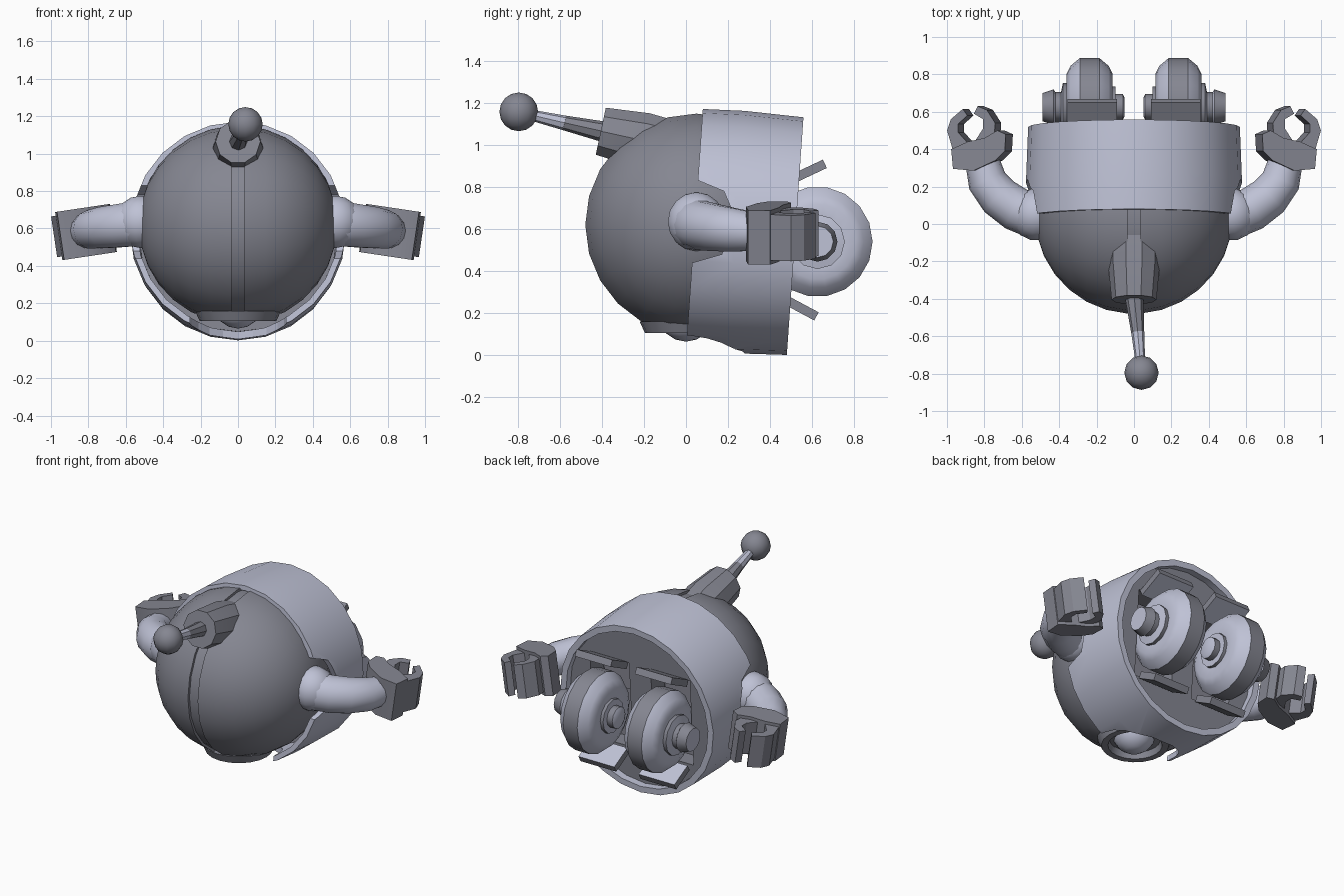
import bpy, bmesh, math
from mathutils import Vector, Matrix

if "Cube" in bpy.data.objects:
    bpy.data.objects.remove(bpy.data.objects["Cube"])


def material(name, rgb):
    m = bpy.data.materials.new(name)
    m.diffuse_color = (*rgb, 1)
    m.use_nodes = True
    m.node_tree.nodes["Principled BSDF"].inputs["Base Color"].default_value = m.diffuse_color
    return m


DARK = material("dark_grey", (0.235, 0.24, 0.285))
LIGHT = material("light_blue_grey", (0.52, 0.54, 0.67))


def rings(pts, segs=16, axis=None, closed=False):
    """Round sections (x, y, z, radius) joined along a path or a fixed axis."""
    bm = bmesh.new()
    pos = [Vector(p[:3]) for p in pts]
    loops = []
    for i, p in enumerate(pts):
        t = Vector(axis) if axis else pos[min(i + 1, len(pts) - 1)] - pos[max(i - 1, 0)]
        t.normalize()
        u = t.cross(Vector((0, 1, 0) if abs(t.z) > 0.9 else (0, 0, 1))).normalized()
        v = u.cross(t)
        loops.append([bm.verts.new(pos[i] + p[3] * (u * math.cos(a) + v * math.sin(a)))
                      for a in (2 * math.pi * k / segs for k in range(segs))])
    pairs = list(zip(loops, loops[1:])) + ([(loops[-1], loops[0])] if closed else [])
    for a, b in pairs:
        for k in range(segs):
            n = (k + 1) % segs
            bm.faces.new((a[k], a[n], b[n], b[k]))
    if not closed:
        for lp, p in ((loops[0], pts[0]), (loops[-1], pts[-1])):
            if p[3] > 0:
                bm.faces.new(lp)
    bmesh.ops.remove_doubles(bm, verts=bm.verts, dist=1e-5)
    return bm


def ball(c, r, segs=12, n=8):
    c = Vector(c)
    return rings([(c.x, c.y, c.z - r * math.cos(math.pi * i / n),
                   r * math.sin(math.pi * i / n) if 0 < i < n else 0) for i in range(n + 1)],
                 segs, (0, 0, 1))


def prism(poly, lo, hi, axes=(0, 1, 2)):
    """Outline in two axes pulled between lo and hi along the third."""
    bm = bmesh.new()
    ends = []
    for h in (lo, hi):
        vs = []
        for p in poly:
            co = [0, 0, 0]
            co[axes[0]], co[axes[1]], co[axes[2]] = p[0], p[1], h
            vs.append(bm.verts.new(co))
        bm.faces.new(vs)
        ends.append(vs)
    a, b = ends
    for k in range(len(poly)):
        n = (k + 1) % len(poly)
        bm.faces.new((a[k], a[n], b[n], b[k]))
    return bm


def emit(name, bm, mat, side=1, light_if=None, angle=35):
    """Turn a bmesh into a shaded object; side=-1 mirrors it in x."""
    for v in bm.verts:
        v.co.x *= side
    bmesh.ops.recalc_face_normals(bm, faces=bm.faces)
    bm.normal_update()
    me = bpy.data.meshes.new(name)
    me.materials.append(mat)
    if light_if:
        me.materials.append(LIGHT)
        for f in bm.faces:
            f.material_index = int(light_if(f))
    bm.to_mesh(me)
    bm.free()
    ob = bpy.data.objects.new(name, me)
    bpy.context.collection.objects.link(ob)
    bpy.ops.object.select_all(action='DESELECT')
    ob.select_set(True)
    bpy.context.view_layer.objects.active = ob
    if angle:
        bpy.ops.object.shade_smooth_by_angle(angle=math.radians(angle))
    return ob


def cut(ob, bm):
    """Remove a cutter volume from an object."""
    cutter = emit("cutter", bm, ob.data.materials[0], angle=0)
    cutter.hide_render = True
    mod = ob.modifiers.new("cut", 'BOOLEAN')
    mod.operation, mod.solver, mod.object = 'DIFFERENCE', 'EXACT', cutter
    bpy.context.view_layer.objects.active = ob
    bpy.ops.object.modifier_apply(modifier=mod.name)
    bpy.data.objects.remove(cutter)


# Round body with a centre groove, cut flat below and behind
R, GX = 0.53, 0.036
half = [(R * math.cos(a), R * math.sin(a) if a else 0)
        for a in (math.acos(GX / R) * i / 7 for i in range(8))]
prof = [(-x, r) for x, r in half] + [(-GX, 0.512), (GX, 0.512)] + half[::-1]
bm = rings([(x, 0.05, 0.62, r) for x, r in prof], 24, (1, 0, 0))
for co, no in (((0, 0, 0.145), (0, 0, -1)), ((0, 0.32, 0), (0, 1, 0))):
    res = bmesh.ops.bisect_plane(bm, geom=bm.verts[:] + bm.edges[:] + bm.faces[:],
                                 plane_co=co, plane_no=no, clear_outer=True)
    bmesh.ops.holes_fill(bm, edges=[e for e in bm.edges if e.is_boundary])
emit("body", bm, DARK)

# Shell around the rear, on an axis sloping slightly down
AX = Vector((0, 1, -0.07)).normalized()
START = Vector((0, 0.04, 0.60))


def along(t, r):
    return (*(START + AX * t), r)


shell = emit("rear_shell", rings([along(0, 0.572), along(0.2, 0.577), along(0.48, 0.566),
                                  along(0.48, 0.525), along(0.2, 0.537), along(0, 0.54)],
                                 24, AX, closed=True), LIGHT)
notch = [(-0.1, 0.85), (0.06, 0.83), (0.18, 0.78), (0.24, 0.64),
         (0.17, 0.48), (0.03, 0.44), (-0.1, 0.42)]
cut(shell, prism(notch, -1, 1, (1, 2, 0)))
cut(shell, rings([(0, 0.02, -0.2, 0.26), (0, 0.02, 0.3, 0.26)], 20, (0, 0, 1)))

# Back plate with two wheel wells
plate = emit("back_plate", rings([along(0.29, 0.532), along(0.43, 0.528)], 24, AX), DARK)
for s in (-1, 1):
    x0, x1 = sorted((s * 0.08, s * 0.37))
    cut(plate, prism([(x0, 0.27), (x1, 0.27), (x1, 0.85), (x0, 0.85)], 0.33, 0.8, (0, 2, 1)))

# Lamp under the body, with its ring
emit("lower_lamp", ball((0, 0.0, 0.2), 0.135, 16), LIGHT)
emit("lamp_ring", rings([(0, 0.01, 0.16, 0.23), (0, 0.01, 0.105, 0.205), (0, 0.01, 0.105, 0.165),
                         (0, 0.01, 0.16, 0.15)], 20, (0, 0, 1), closed=True), DARK)

# Antenna: barrel, two-tone rod and ball
emit("antenna_barrel", rings([(0, -0.06, 0.99, 0.13), (0, -0.2, 1.02, 0.14),
                              (0, -0.405, 1.065, 0.12)], 10, (0, -0.98, 0.21)), DARK)
emit("antenna_rod_base", rings([(0, -0.38, 1.06, 0.05), (0.02, -0.58, 1.105, 0.035)], 8), DARK)
emit("antenna_rod_tip", rings([(0.02, -0.58, 1.105, 0.035), (0.035, -0.75, 1.145, 0.025)], 8), LIGHT)
emit("antenna_ball", ball((0.04, -0.795, 1.157), 0.092, 12), DARK)

# Claw outlines seen from above
palm = [(0.67, 0.39), (0.72, 0.34), (0.84, 0.285), (0.95, 0.295), (0.96, 0.4),
        (0.87, 0.44), (0.78, 0.46), (0.71, 0.5), (0.665, 0.48)]
outer_finger = [(0.87, 0.43), (0.955, 0.40), (0.985, 0.5), (0.965, 0.56), (0.9, 0.615),
                (0.875, 0.58), (0.925, 0.535), (0.925, 0.49)]
inner_finger = [(0.83, 0.45), (0.79, 0.51), (0.79, 0.56), (0.84, 0.59), (0.82, 0.63),
                (0.77, 0.61), (0.725, 0.54), (0.73, 0.47)]
tilt = (Matrix.Translation((0.82, 0, 0.58)) @ Matrix.Rotation(math.radians(8.5), 4, 'Y')
        @ Matrix.Translation((-0.82, 0, 0)))


def side_face(f):
    return abs(f.normal.x) > 0.6


for s, tag in ((1, "right"), (-1, "left")):
    # Shoulder and curved arm
    emit(tag + "_shoulder", ball((0.52, 0.05, 0.635), 0.14, 14), LIGHT, s)
    emit(tag + "_arm", rings([(0.46, 0.04, 0.63, 0.125), (0.55, 0.05, 0.625, 0.122),
                              (0.63, 0.08, 0.615, 0.118), (0.72, 0.145, 0.605, 0.113),
                              (0.785, 0.23, 0.595, 0.105), (0.815, 0.35, 0.585, 0.09)], 14), LIGHT, s)

    # Claw
    for part, poly, h in (("palm", palm, 0.13), ("outer_finger", outer_finger, 0.11),
                          ("inner_finger", inner_finger, 0.11)):
        bm = prism(poly, -h, h)
        bm.transform(tilt)
        emit(f"{tag}_claw_{part}", bm, DARK, s, angle=30)

    # Wheel with hub and axle ends
    def lathe_x(prof, segs):
        return rings([(x, 0.625, 0.54, r) for x, r in prof], segs, (1, 0, 0))
    emit(tag + "_wheel", lathe_x([(0.12, 0.12), (0.115, 0.18), (0.135, 0.22), (0.185, 0.262),
                                  (0.29, 0.262), (0.34, 0.22), (0.36, 0.18), (0.355, 0.12)], 18),
         DARK, s, side_face)
    emit(tag + "_hub", lathe_x([(0.05, 0.05), (0.06, 0.07), (0.1, 0.07), (0.1, 0.11),
                                (0.38, 0.13), (0.39, 0.08), (0.42, 0.08), (0.43, 0.095),
                                (0.49, 0.075)], 12), DARK, s, side_face)

    # Hinged flaps above and below the wheel, pale on the inside
    for part, a, b, up in (("upper", (0.49, 0.83), (0.66, 0.91), -1),
                           ("lower", (0.48, 0.26), (0.62, 0.185), 1)):
        d = (Vector(b) - Vector(a)).normalized()
        n = Vector((-d.y, d.x)) * 0.022
        quad = [Vector(a) + n, Vector(b) + n, Vector(b) - n, Vector(a) - n]
        emit(f"{tag}_{part}_flap", prism(quad, 0.09, 0.355, (1, 2, 0)), DARK, s,
             lambda f, up=up: f.normal.z * up > 0.8, angle=0)
